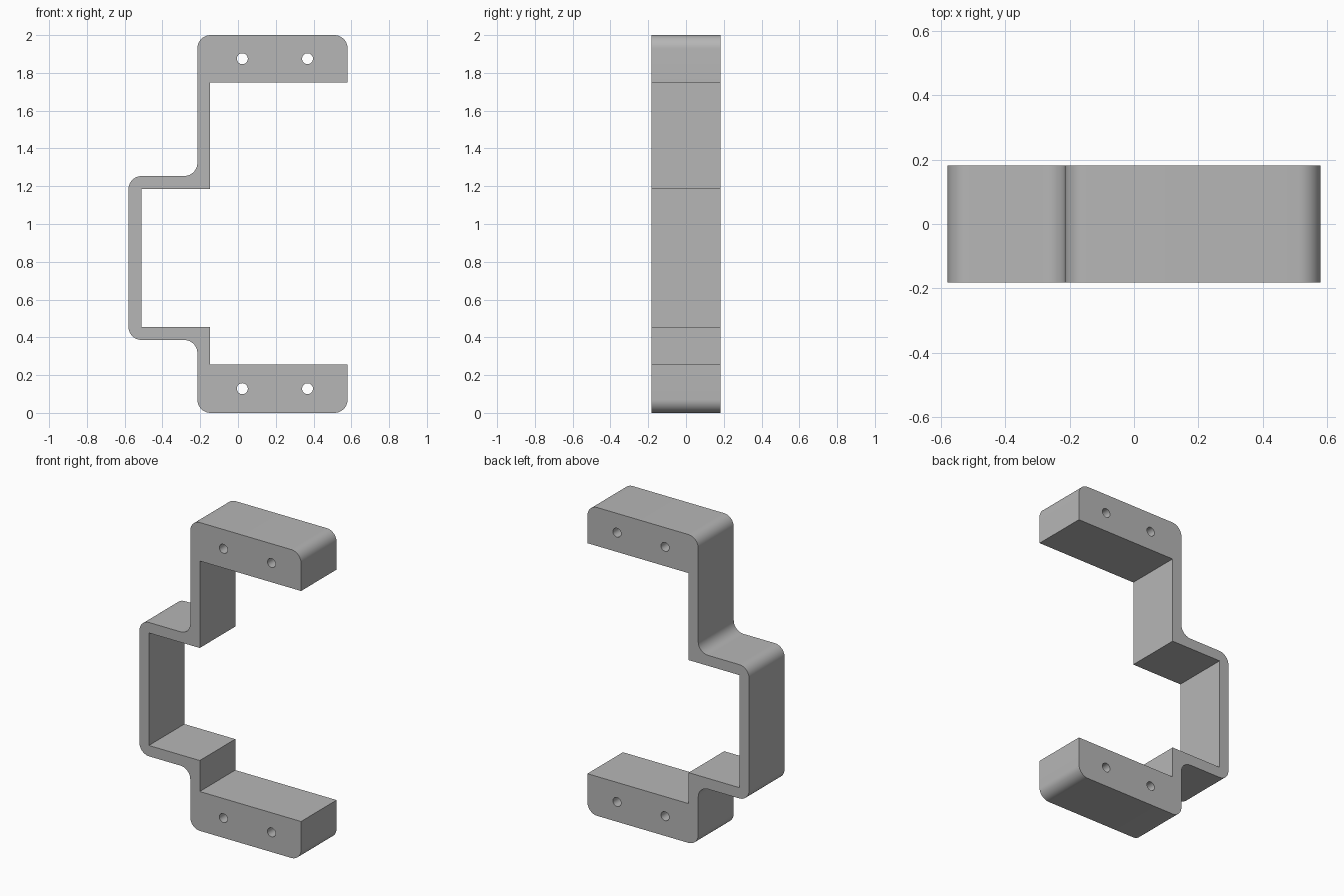
import bpy, bmesh, math
from mathutils import Vector

cube = bpy.data.objects.get("Cube")
if cube:
    bpy.data.objects.remove(cube, do_unlink=True)

HALF_DEPTH = 0.182
FILLET = 0.07
HOLE_RADIUS = 0.029
ARC_STEPS = 10

# Bracket side profile: x, z, rounded corner or not
CORNERS = [
    (-0.215, 0, 1), (0.58, 0, 1), (0.58, 0.255, 0), (-0.147, 0.255, 0),
    (-0.147, 0.456, 0), (-0.512, 0.456, 0), (-0.512, 1.186, 0), (-0.147, 1.186, 0),
    (-0.147, 1.75, 0), (0.58, 1.75, 0), (0.58, 2, 1), (-0.215, 2, 1),
    (-0.215, 1.254, 1), (-0.58, 1.254, 1), (-0.58, 0.386, 1), (-0.215, 0.386, 1),
]


def filleted(corners):
    """Replace each rounded right-angle corner by an arc."""
    points = []
    for i, (x, z, rounded) in enumerate(corners):
        p = Vector((x, z))
        if not rounded:
            points.append(p)
            continue
        a = (Vector(corners[i - 1][:2]) - p).normalized()
        b = (Vector(corners[(i + 1) % len(corners)][:2]) - p).normalized()
        for k in range(ARC_STEPS + 1):
            t = math.pi / 2 * k / ARC_STEPS
            points.append(p + FILLET * (a + b - b * math.cos(t) - a * math.sin(t)))
    return points


def prism(name, points, half_depth):
    """Extrude an x-z outline along y."""
    bm = bmesh.new()
    face = bm.faces.new([bm.verts.new((p.x, -half_depth, p.y)) for p in points])
    extruded = bmesh.ops.extrude_face_region(bm, geom=[face])["geom"]
    verts = [v for v in extruded if isinstance(v, bmesh.types.BMVert)]
    bmesh.ops.translate(bm, verts=verts, vec=(0, 2 * half_depth, 0))
    bmesh.ops.recalc_face_normals(bm, faces=bm.faces)
    mesh = bpy.data.meshes.new(name)
    bm.to_mesh(mesh)
    bm.free()
    obj = bpy.data.objects.new(name, mesh)
    bpy.context.collection.objects.link(obj)
    return obj


def circle(x, z, radius, sides=32):
    return [Vector((x + radius * math.cos(math.tau * k / sides),
                    z + radius * math.sin(math.tau * k / sides))) for k in range(sides)]


# Single grey material
grey = bpy.data.materials.new("plain grey")
grey.use_nodes = True
colour = (0.47, 0.47, 0.47, 1)
grey.diffuse_color = colour
grey.node_tree.nodes["Principled BSDF"].inputs["Base Color"].default_value = colour

# Stepped bracket body
bracket = prism("stepped_bracket", filleted(CORNERS), HALF_DEPTH)
bracket.data.materials.append(grey)
bpy.context.view_layer.objects.active = bracket

# Screw holes through both end blocks
for x in (0.023, 0.368):
    for z in (0.128, 1.875):
        cutter = prism("hole_cutter", circle(x, z, HOLE_RADIUS), HALF_DEPTH * 1.5)
        cutter.hide_render = True
        cutter.data.materials.append(grey)
        cut = bracket.modifiers.new("screw_hole", "BOOLEAN")
        cut.operation = "DIFFERENCE"
        cut.solver = "EXACT"
        cut.object = cutter
        bpy.ops.object.modifier_apply(modifier=cut.name)
        bpy.data.objects.remove(cutter, do_unlink=True)

# Smooth fillets and hole walls, crisp edges elsewhere
bpy.ops.object.select_all(action="DESELECT")
bracket.select_set(True)
bpy.ops.object.shade_smooth_by_angle(angle=math.radians(30))
